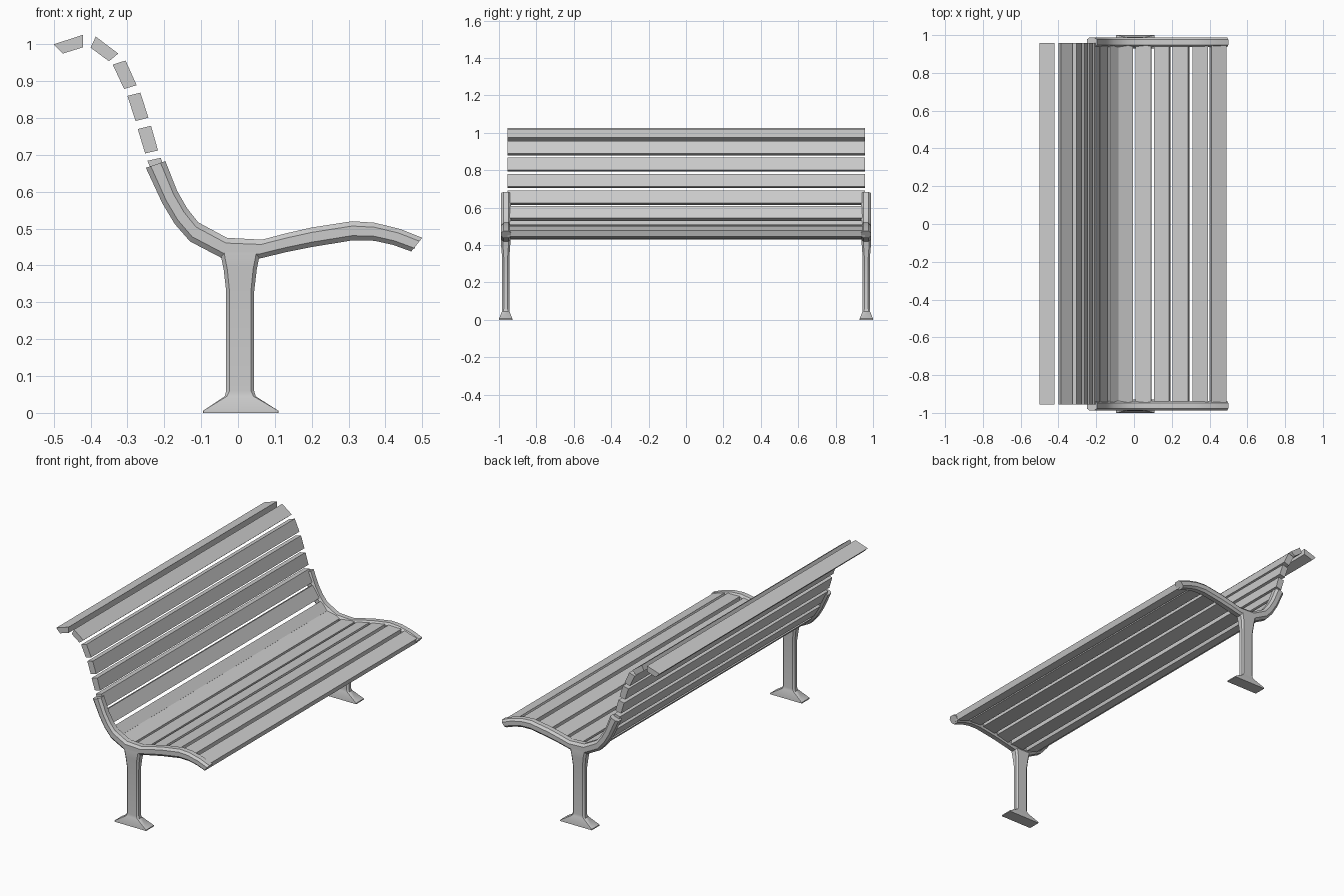
import bpy, bmesh
from mathutils import Vector

if "Cube" in bpy.data.objects:
    bpy.data.objects.remove(bpy.data.objects["Cube"])


def loft(name, rings, smooth=40):
    """Skin a closed solid through a list of equal-sized rings."""
    bm = bmesh.new()
    loops = [[bm.verts.new(p) for p in r] for r in rings]
    n = len(loops[0])
    for a, b in zip(loops, loops[1:]):
        for i in range(n):
            j = (i + 1) % n
            bm.faces.new((a[i], a[j], b[j], b[i]))
    bm.faces.new(loops[0])
    bm.faces.new(loops[-1])
    bmesh.ops.recalc_face_normals(bm, faces=bm.faces)
    me = bpy.data.meshes.new(name)
    bm.to_mesh(me)
    bm.free()
    ob = bpy.data.objects.new(name, me)
    bpy.context.collection.objects.link(ob)
    bpy.ops.object.select_all(action='DESELECT')
    ob.select_set(True)
    bpy.context.view_layer.objects.active = ob
    bpy.ops.object.shade_smooth_by_angle(angle=smooth * 3.14159 / 180)
    return ob


def octagon(hx, hy, c):
    return [(hx, -hy + c), (hx, hy - c), (hx - c, hy), (-hx + c, hy),
            (-hx, hy - c), (-hx, -hy + c), (-hx + c, -hy), (hx - c, -hy)]


# Side rail profile: matching upper and lower edge points (x, z)
upper = [(-.197, .683), (-.165, .602), (-.138, .555), (-.108, .517), (-.03, .475),
         (.065, .470), (.13, .487), (.2, .503), (.31, .520), (.37, .516), (.44, .499), (.5, .475)]
lower = [(-.25, .665), (-.205, .568), (-.172, .513), (-.13, .465), (-.04, .418),
         (.055, .418), (.13, .436), (.2, .450), (.31, .468), (.37, .467), (.42, .456), (.47, .438)]

# Leg sections: z, x centre, half depth, half width, chamfer
leg = [(0, .0075, .102, .036, .001), (.006, .0075, .102, .036, .001),
       (.045, .006, .042, .020, .006), (.06, .006, .038, .019, .009),
       (.33, .006, .038, .019, .009), (.39, .006, .045, .024, .010),
       (.42, .006, .051, .025, .010), (.45, .006, .056, .023, .010)]

for side, s in (("near", -1), ("far", 1)):
    yc = .962 * s
    rings = []
    for u, l in zip(upper, lower):
        u, l = Vector(u), Vector(l)
        ring = []
        for y, t in octagon(.026, .5, .012):
            # soften the section corners in both directions
            if abs(abs(y) - .026) < 1e-6:
                t = .25 if t > 0 else -.25
            p = (u + l) / 2 + (u - l) * t
            ring.append((p.x, yc + y, p.y))
        rings.append(ring)
    loft(side + "_side_rail", rings)
    loft(side + "_leg", [[(cx + x, .964 * s + y, z) for x, y in octagon(hx, hy, c)]
                         for z, cx, hx, hy, c in leg])


def slat(name, pts):
    loft(name, [[(x, y, z) for x, z in pts] for y in (-.955, .957)], 30)


# Backrest slats above the rails
back = [
    [(-.5, 1.0), (-.42, 1.026), (-.42, .992), (-.475, .975)],
    [(-.386, 1.021), (-.325, .975), (-.35, .954), (-.40, .991)],
    [(-.34, .945), (-.305, .956), (-.275, .889), (-.309, .879)],
    [(-.30, .860), (-.265, .869), (-.243, .801), (-.278, .792)],
    [(-.272, .770), (-.236, .779), (-.217, .712), (-.252, .704)],
    [(-.246, .684), (-.210, .692), (-.182, .625), (-.214, .613)],
]
for i, pts in enumerate(back):
    slat(f"back_slat_{i + 1}", pts)

# Curved lower slats and seat slats, laid between centre line points
seat = [((-.193, .601), (-.152, .535)), ((-.140, .518), (-.095, .475)),
        ((-.087, .472), (-.010, .447)), ((.010, .446), (.092, .452)),
        ((.110, .456), (.190, .474)), ((.207, .477), (.290, .491)),
        ((.310, .493), (.390, .490)), ((.406, .486), (.484, .461))]
for i, (a, b) in enumerate(seat):
    a, b = Vector(a), Vector(b)
    d = (b - a).normalized()
    n = Vector((-d.y, d.x)) * .017
    slat(f"seat_slat_{i + 1}", [a - n, a + n, b + n, b - n])
